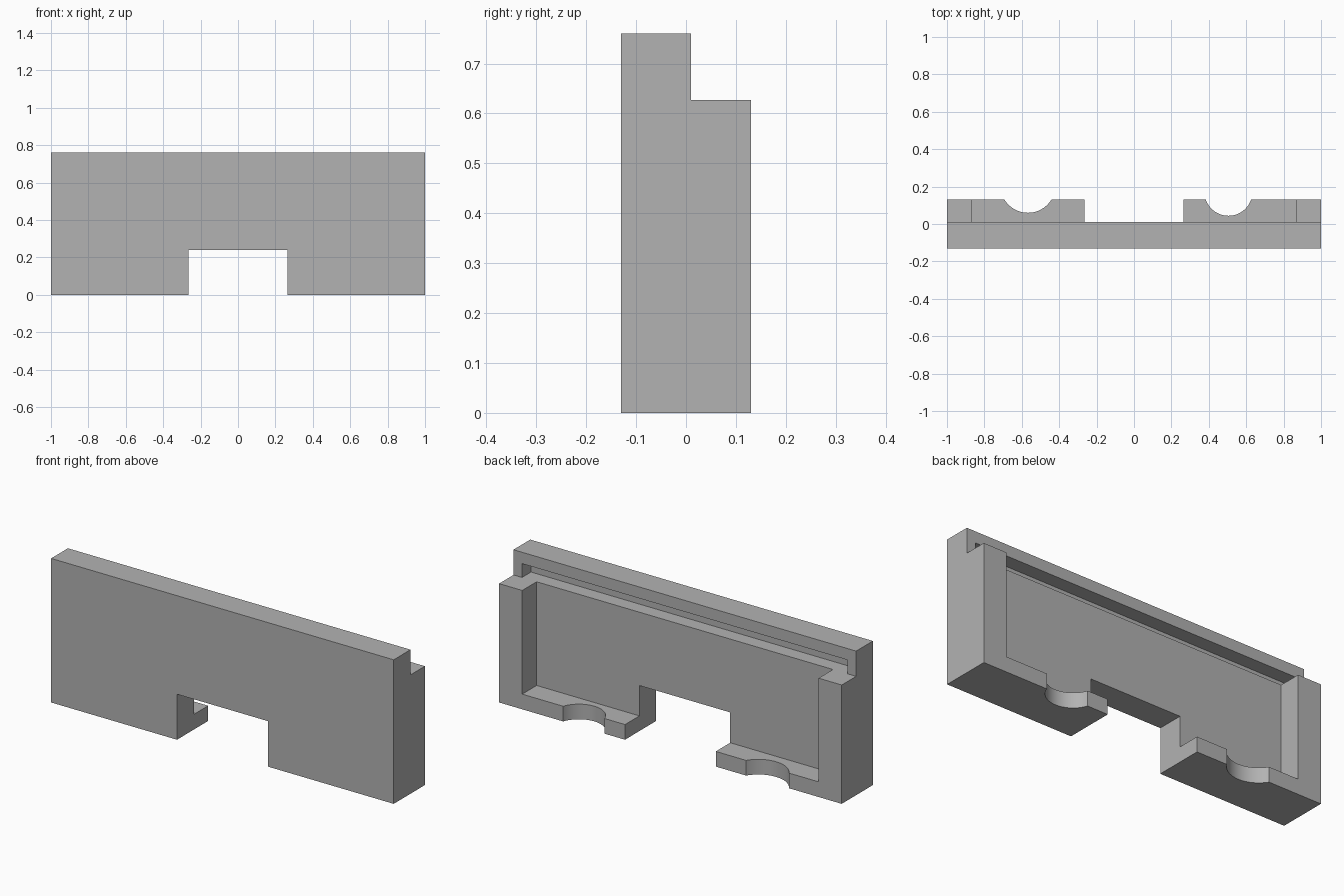
import bpy
import bmesh
from mathutils import Vector

cube = bpy.data.objects.get("Cube")
if cube:
    bpy.data.objects.remove(cube, do_unlink=True)

grey = bpy.data.materials.new("plain grey")
grey.use_nodes = True
colour = (0.448, 0.448, 0.448, 1)
grey.diffuse_color = colour
grey.node_tree.nodes["Principled BSDF"].inputs["Base Color"].default_value = colour


def add_object(name, bm):
    bmesh.ops.recalc_face_normals(bm, faces=bm.faces)
    mesh = bpy.data.meshes.new(name)
    bm.to_mesh(mesh)
    bm.free()
    mesh.materials.append(grey)
    obj = bpy.data.objects.new(name, mesh)
    bpy.context.collection.objects.link(obj)
    return obj


def prism(name, outline, y0, y1):
    """Extrude an (x, z) outline from y0 to y1."""
    bm = bmesh.new()
    face = bm.faces.new([bm.verts.new((x, y0, z)) for x, z in outline])
    out = bmesh.ops.extrude_face_region(bm, geom=[face])
    verts = [v for v in out["geom"] if isinstance(v, bmesh.types.BMVert)]
    bmesh.ops.translate(bm, verts=verts, vec=Vector((0, y1 - y0, 0)))
    return add_object(name, bm)


def box(name, x, y0, y1, z0, z1):
    return prism(name, [(-x, z0), (x, z0), (x, z1), (-x, z1)], y0, y1)


def cylinder(name, x, y, radius):
    bm = bmesh.new()
    bmesh.ops.create_cone(bm, cap_ends=True, segments=64, radius1=radius,
                          radius2=radius, depth=0.4)
    bmesh.ops.translate(bm, verts=bm.verts, vec=Vector((x, y, 0)))
    return add_object(name, bm)


def cut(target, cutter):
    cutter.hide_render = True
    mod = target.modifiers.new("cut", "BOOLEAN")
    mod.operation = "DIFFERENCE"
    mod.solver = "EXACT"
    mod.object = cutter
    bpy.context.view_layer.objects.active = target
    bpy.ops.object.modifier_apply(modifier=mod.name)
    bpy.data.objects.remove(cutter, do_unlink=True)


WALL_Y, BACK_Y = 0.01, 0.13
STEP_Z, LEDGE_Z, POST_X = 0.627, 0.08, 0.865

# Solid panel block
panel = box("panel", 1, -BACK_Y, BACK_Y, 0, 0.76)

# Back recess and top step, leaving end posts and bottom ledge
recess = [(-POST_X, LEDGE_Z), (POST_X, LEDGE_Z), (POST_X, STEP_Z), (1.1, STEP_Z),
          (1.1, 0.9), (-1.1, 0.9), (-1.1, STEP_Z), (-POST_X, STEP_Z)]
cut(panel, prism("recess_cutter", recess, WALL_Y, 0.3))

# Bottom notch through the full thickness
cut(panel, box("notch_cutter", 0.265, -0.3, 0.3, -0.1, 0.24))

# Long groove above the step
cut(panel, box("groove_cutter", 0.95, -0.065, 0.05, STEP_Z, 0.70))

# Rounded scallops in the ledges
cut(panel, cylinder("right_scallop_cutter", -0.567, 0.207, 0.147))
cut(panel, cylinder("left_scallop_cutter", 0.505, 0.172, 0.128))

# Smooth scallops, crisp edges elsewhere
bpy.ops.object.select_all(action="DESELECT")
panel.select_set(True)
bpy.context.view_layer.objects.active = panel
bpy.ops.object.shade_smooth_by_angle()
